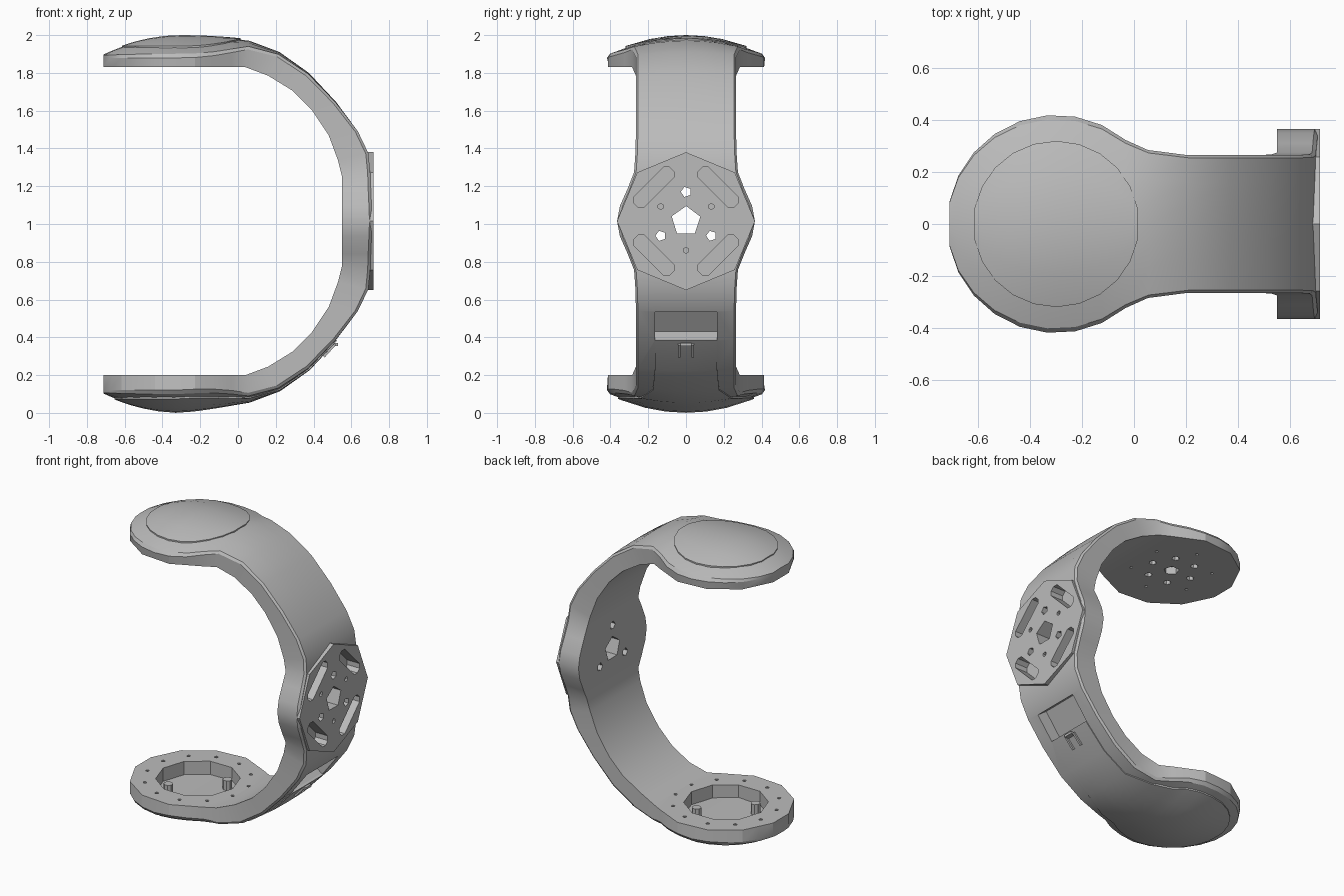
import bpy, bmesh
from math import sin, cos, pi, radians
from mathutils import Matrix, Vector

if "Cube" in bpy.data.objects:
    bpy.data.objects.remove(bpy.data.objects["Cube"])

grey = bpy.data.materials.new("satin_grey")
grey.use_nodes = True
colour = (0.5, 0.5, 0.5, 1)
grey.diffuse_color = colour
grey.node_tree.nodes["Principled BSDF"].inputs["Base Color"].default_value = colour

MID = 1.015      # height of the hub centre
DISC_X = -0.3    # centre of both end discs


def finish(name, bm):
    bmesh.ops.recalc_face_normals(bm, faces=bm.faces)
    mesh = bpy.data.meshes.new(name)
    bm.to_mesh(mesh)
    bm.free()
    obj = bpy.data.objects.new(name, mesh)
    bpy.context.collection.objects.link(obj)
    mesh.materials.append(grey)
    return obj


def make_active(obj):
    bpy.ops.object.select_all(action="DESELECT")
    obj.select_set(True)
    bpy.context.view_layer.objects.active = obj


def prism(bm, centre, r, sides, depth, axis="Z", stretch=0, turn=0, spin=None):
    spin = pi / sides if spin is None else spin
    verts = bmesh.ops.create_cone(bm, cap_ends=True, segments=sides, radius1=r, radius2=r,
                                  depth=depth, matrix=Matrix.Rotation(spin, 4, "Z"))["verts"]
    for v in verts:
        v.co.x += stretch if v.co.x > 0 else -stretch
    m = Matrix.Translation(centre)
    if axis == "X":
        m = m @ Matrix.Rotation(pi / 2, 4, "Y")
    bmesh.ops.transform(bm, matrix=m @ Matrix.Rotation(turn, 4, "Z"), verts=verts)


def box(bm, centre, size, tilt=0):
    m = Matrix.Translation(centre) @ Matrix.Rotation(tilt, 4, "Y") @ Matrix.Diagonal((*size, 1))
    bmesh.ops.create_cube(bm, size=1, matrix=m)


# Each station: inner x, inner height, outer x, outer height, half width, crown curvature
def disc_stations(r, end=0.72, count=8):
    out = []
    for i in range(count + 1):
        a = 0.2 + (pi * end - 0.2) * i / count
        x = DISC_X - r * cos(a)
        drop = 0.57 if x < DISC_X else 0.17
        out.append((x, 0.815, x, 0.979 - drop * (x - DISC_X) ** 2, r * sin(a), 0.57))
    return out


BAND = [
    (0.04, 0.815, 0.06, 0.955, 0.285, 0.4),
    (0.16, 0.77, 0.22, 0.895, 0.265, 0.2),
    (0.29, 0.69, 0.375, 0.785, 0.265, 0.1),
    (0.39, 0.59, 0.52, 0.63, 0.265, 0.05),
    (0.48, 0.455, 0.635, 0.475, 0.265, 0),
    (0.53, 0.32, 0.69, 0.36, 0.268, 0),
    (0.55, 0.24, 0.70, 0.26, 0.275, 0),
    (0.55, 0.17, 0.703, 0.17, 0.31, 0),
    (0.55, 0.08, 0.707, 0.08, 0.35, 0),
]
HUB = (0.55, 0, 0.71, 0, 0.365, 0)
ACROSS = (-1, -0.96, -0.6, -0.3, 0, 0.3, 0.6, 0.96, 1)


def mirrored(stations):
    # lower disc bulges a little further than the upper one
    def bulge(x):
        return max(0, 0.03 - 0.1 * max(0, x - DISC_X))
    return [(a, -b, c, -d - bulge(c), w, k) for a, b, c, d, w, k in stations]


def loft(name, stations, chamfer, lift=0.0, thickness=None):
    bm = bmesh.new()
    rings = []
    for s, (ix, ih, ox, oh, w, k) in enumerate(stations):
        outer, inner = Vector((ox, 0, oh + MID)), Vector((ix, 0, ih + MID))
        n = (outer - inner).normalized()
        inner_w = w
        if thickness:
            inner = outer - n * (thickness + k * w * w)
        elif s % 2 and min(abs(stations[s - 1][1]), abs(stations[s + 1][1])) > 0.8:
            # inner rim of the discs has half as many sides
            inner.x = (stations[s - 1][0] + stations[s + 1][0]) / 2
            inner_w = (stations[s - 1][4] + stations[s + 1][4]) / 2
        ring = []
        for t in ACROSS:
            sink = k * (t * w) ** 2 + (chamfer if abs(t) == 1 else 0)
            ring.append(bm.verts.new(outer + n * (lift - sink) + Vector((0, t * w, 0))))
        for side in (1, -1):
            ring.append(bm.verts.new(inner + Vector((0, side * inner_w, 0))))
        rings.append(ring)
    for a, b in zip(rings, rings[1:]):
        for i in range(len(a)):
            j = (i + 1) % len(a)
            bm.faces.new((a[i], a[j], b[j], b[i]))
    bm.faces.new(rings[0])
    bm.faces.new(rings[-1])
    return finish(name, bm)


# C-shaped body with a disc at each end
upper = disc_stations(0.42) + BAND
body = loft("c_frame", upper + [HUB] + mirrored(upper)[::-1], 0.014)

# Octagonal mounting plate on the outside of the hub
bm = bmesh.new()
prism(bm, (0.695, 0, MID), 0.365, 8, 0.044, "X", spin=0)
plate = finish("hub_plate", bm)

# Holes, slots and recesses
bm = bmesh.new()
prism(bm, (0.62, 0, MID), 0.08, 5, 0.5, "X", spin=0.3)
for i in range(3):
    a = pi / 2 + i * 2 * pi / 3
    prism(bm, (0.62, 0.155 * cos(a), MID + 0.155 * sin(a)), 0.028, 5, 0.5, "X")
    prism(bm, (0.70, -0.155 * cos(a), MID - 0.155 * sin(a)), 0.016, 6, 0.1, "X")
for sy in (-1, 1):
    for sz in (-1, 1):
        prism(bm, (0.70, sy * 0.17, MID + sz * 0.18), 0.042, 8, 0.15, "X",
              stretch=0.095, turn=sy * sz * pi / 4)
top_face, low_face = MID + 0.815, MID - 0.815
prism(bm, (DISC_X, 0, top_face), 0.05, 5, 0.1)
for i in range(6):
    a = i * pi / 3
    prism(bm, (DISC_X + 0.15 * cos(a), 0.15 * sin(a), top_face), 0.024, 6, 0.08)
    prism(bm, (DISC_X + 0.25 * cos(a + 0.5), 0.25 * sin(a + 0.5), top_face), 0.01, 6, 0.04)
prism(bm, (DISC_X, 0, low_face), 0.26, 10, 0.18)
for i in range(12):
    a = (i + 0.5) * pi / 6
    prism(bm, (DISC_X + 0.33 * cos(a), 0.33 * sin(a), low_face), 0.012, 6, 0.06)
box(bm, (0.572, 0, 0.46), (0.16, 0.33, 0.19), 0.64)
cutter = finish("hole_cutter", bm)
cutter.hide_render = True

for obj in (body, plate):
    mod = obj.modifiers.new("holes", "BOOLEAN")
    mod.operation, mod.solver, mod.object = "DIFFERENCE", "EXACT", cutter
    make_active(obj)
    bpy.ops.object.modifier_apply(modifier=mod.name)
bpy.data.objects.remove(cutter)

# Round cap on the top disc
cap = loft("top_cap", disc_stations(0.32, 0.94, 10), 0, 0.006, 0.03)

# Long cover under the lower disc, running up the band
cover_path = disc_stations(0.36)
for station, half in zip(BAND, (0.24, 0.175, 0.165, 0.165)):
    cover_path.append(station[:4] + (half, station[5]))
cover = loft("lower_cover", mirrored(cover_path), 0, 0.006, 0.03)

# Latch at the upper end of the cover
bm = bmesh.new()
slope = radians(42)
for y in (-0.036, 0.036):
    box(bm, (0.478, y, 0.337), (0.03, 0.014, 0.09), slope)
box(bm, (0.50, 0, 0.363), (0.06, 0.06, 0.016))
latch = finish("cover_latch", bm)

# Standoffs in the lower pocket
bm = bmesh.new()
for s in (-1, 1):
    prism(bm, (DISC_X + s * 0.13, s * 0.13, 0.13), 0.03, 8, 0.1)
posts = finish("pocket_standoffs", bm)

for obj in (body, plate, cap, cover, latch, posts):
    make_active(obj)
    bpy.ops.object.shade_smooth_by_angle(angle=radians(22))
